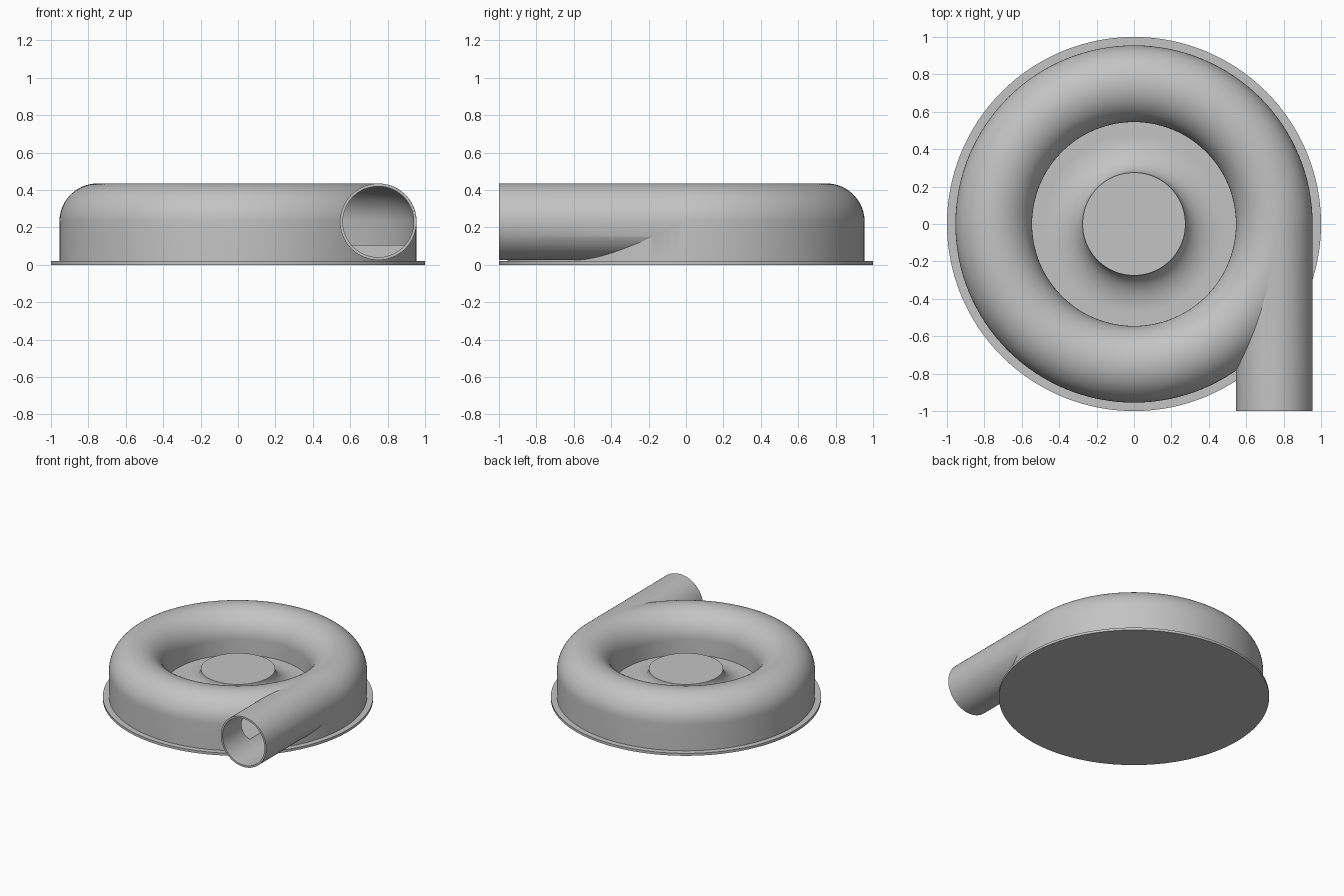
import bpy, bmesh, math
from mathutils import Matrix, Vector

if "Cube" in bpy.data.objects:
    bpy.data.objects.remove(bpy.data.objects["Cube"], do_unlink=True)

GREY = (0.55, 0.55, 0.55, 1)
mat = bpy.data.materials.new("plain grey")
mat.use_nodes = True
mat.diffuse_color = GREY
bsdf = next(n for n in mat.node_tree.nodes if n.type == 'BSDF_PRINCIPLED')
bsdf.inputs["Base Color"].default_value = GREY

RING, TUBE, MID = 0.75, 0.205, 0.23      # scroll radius, tube radius, tube height
WALL, FLOOR = 0.015, 0.105
SEG = 128


def finish(bm, name):
    bmesh.ops.remove_doubles(bm, verts=bm.verts, dist=1e-5)
    bmesh.ops.recalc_face_normals(bm, faces=bm.faces)
    mesh = bpy.data.meshes.new(name)
    bm.to_mesh(mesh)
    bm.free()
    mesh.materials.append(mat)
    obj = bpy.data.objects.new(name, mesh)
    bpy.context.collection.objects.link(obj)
    return obj


def arc(cr, cz, rr, rz, start, end, steps=24):
    angles = [math.radians(start + (end - start) * i / steps) for i in range(steps + 1)]
    return [(cr + rr * math.cos(a), cz + rz * math.sin(a)) for a in angles]


def lathe(name, profile, closed=False):
    """Turn an (r, z) profile around the vertical axis."""
    bm = bmesh.new()
    verts = [bm.verts.new((r, 0, z)) for r, z in profile]
    edges = [bm.edges.new(p) for p in zip(verts, verts[1:])]
    if closed:
        edges.append(bm.edges.new((verts[-1], verts[0])))
    bmesh.ops.spin(bm, geom=verts + edges, cent=(0, 0, 0), axis=(0, 0, 1),
                   angle=math.tau, steps=SEG, use_merge=True)
    return finish(bm, name)


def tube(name, radius, y_end):
    """Solid rod along y, from y = 0 forward to y_end."""
    bm = bmesh.new()
    place = Matrix.Translation(Vector((RING, y_end / 2, MID))) @ Matrix.Rotation(math.pi / 2, 4, 'X')
    bmesh.ops.create_cone(bm, cap_ends=True, segments=96, radius1=radius,
                          radius2=radius, depth=abs(y_end), matrix=place)
    return finish(bm, name)


def combine(target, tool, operation):
    mod = target.modifiers.new(operation.lower(), 'BOOLEAN')
    mod.operation, mod.solver, mod.object = operation, 'EXACT', tool
    bpy.context.view_layer.update()
    bpy.context.view_layer.objects.active = target
    bpy.ops.object.modifier_apply(modifier=mod.name)
    bpy.data.objects.remove(tool, do_unlink=True)


def smooth(obj):
    bpy.ops.object.select_all(action='DESELECT')
    obj.select_set(True)
    bpy.context.view_layer.objects.active = obj
    bpy.ops.object.shade_smooth_by_angle(angle=math.radians(25))


# Flat round base plate
base = lathe("base_plate", [(0, 0), (1, 0), (1, 0.02), (0, 0.02)])

# Scroll housing: straight outer wall, rounded crown, central well
outer, inner = RING + TUBE, RING - TUBE
housing = lathe("scroll_housing",
                [(0, 0.01), (outer, 0.01)]
                + arc(RING, MID, TUBE, TUBE, 0, 180, 40)
                + [(inner, FLOOR), (0, FLOOR)])
combine(housing, tube("outlet_pipe", TUBE - 0.0005, -1.0), 'UNION')

# Hollow out the scroll channel and the outlet bore
bore = TUBE - WALL
combine(housing, lathe("channel_cutter",
                       [(RING + bore, FLOOR)]
                       + arc(RING, MID, bore, bore, 0, 180, 40)
                       + [(RING - bore, FLOOR)], closed=True), 'DIFFERENCE')
combine(housing, tube("bore_cutter", bore - 0.0005, -1.1), 'DIFFERENCE')

# Flared centre hub with a flat top
hub_r, hub_top, flare = 0.275, 0.245, 0.2
hub = lathe("centre_hub",
            [(0, FLOOR - 0.02), (hub_r + flare, FLOOR - 0.02)]
            + arc(hub_r + flare, hub_top, flare, hub_top - FLOOR - 0.001, 270, 180)
            + [(0, hub_top)])

for part in (base, housing, hub):
    smooth(part)
